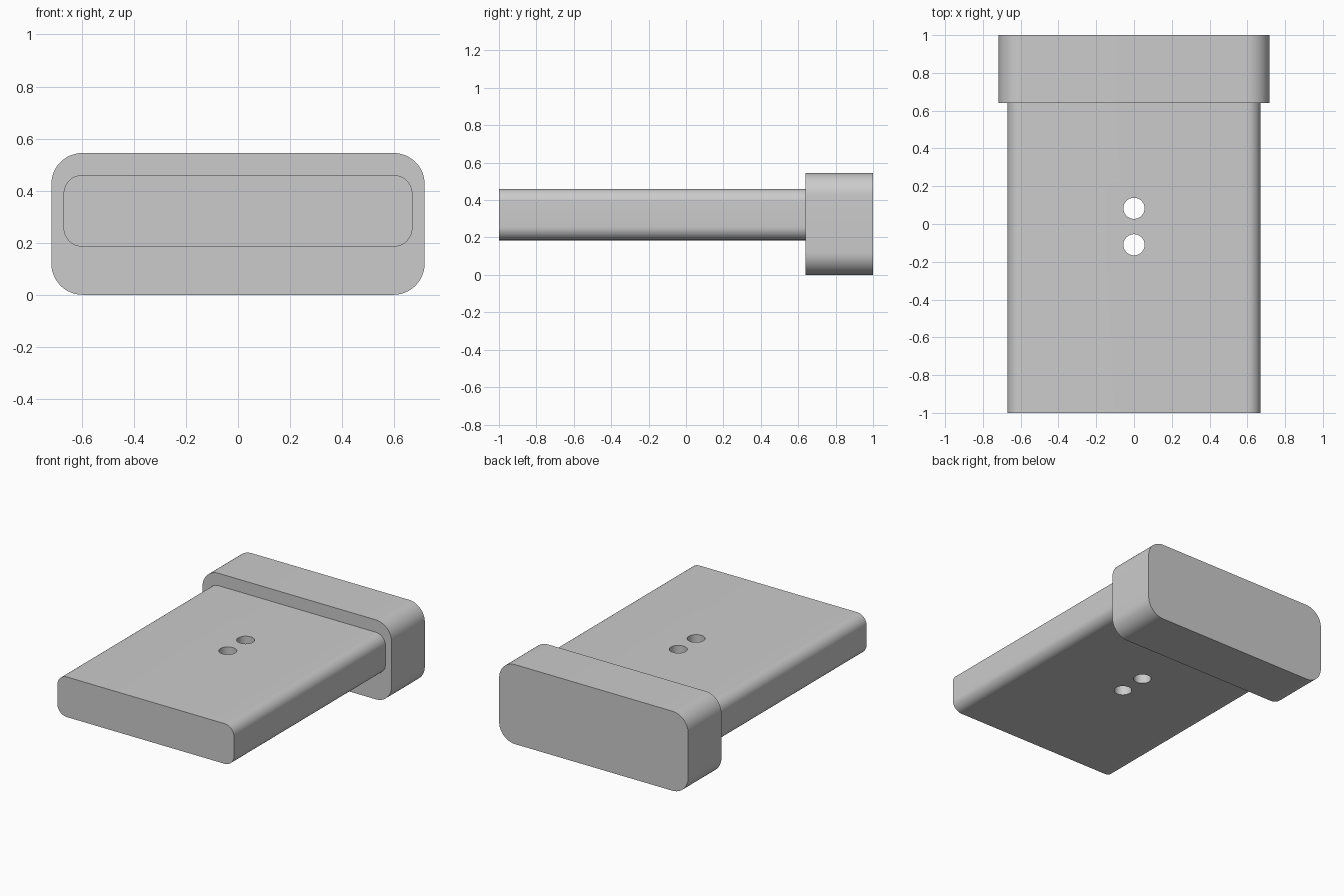
import bpy, bmesh, math

if "Cube" in bpy.data.objects:
    bpy.data.objects.remove(bpy.data.objects["Cube"], do_unlink=True)

grey = bpy.data.materials.new("plain_grey")
grey.use_nodes = True
colour = (0.6, 0.6, 0.6, 1)
grey.diffuse_color = colour
grey.node_tree.nodes["Principled BSDF"].inputs["Base Color"].default_value = colour


def select_only(obj):
    bpy.ops.object.select_all(action='DESELECT')
    obj.select_set(True)
    bpy.context.view_layer.objects.active = obj


def rounded_bar(name, half_width, z0, z1, y0, y1, radius, steps=12):
    """Rounded rectangle in the xz plane, extruded along y."""
    bm = bmesh.new()
    verts = []
    corners = [(1, 1), (-1, 1), (-1, -1), (1, -1)]
    for quarter, (sx, sz) in enumerate(corners):
        cx = sx * (half_width - radius)
        cz = z1 - radius if sz > 0 else z0 + radius
        for i in range(steps + 1):
            a = (quarter + i / steps) * math.pi / 2
            verts.append(bm.verts.new((cx + radius * math.cos(a), y0,
                                       cz + radius * math.sin(a))))
    face = bm.faces.new(verts)
    moved = bmesh.ops.extrude_face_region(bm, geom=[face])["geom"]
    bmesh.ops.translate(bm, vec=(0, y1 - y0, 0),
                        verts=[g for g in moved if isinstance(g, bmesh.types.BMVert)])
    bmesh.ops.recalc_face_normals(bm, faces=bm.faces)
    mesh = bpy.data.meshes.new(name)
    bm.to_mesh(mesh)
    bm.free()
    mesh.materials.append(grey)
    obj = bpy.data.objects.new(name, mesh)
    bpy.context.collection.objects.link(obj)
    return obj


# Thick end block and flat body
head = rounded_bar("end_block", 0.717, 0, 0.545, 0.64, 1, 0.12)
body = rounded_bar("flat_body", 0.67, 0.185, 0.46, -1, 0.64, 0.072)

# Two round through holes along the centre line
for y in (0.083, -0.11):
    bpy.ops.mesh.primitive_cylinder_add(vertices=48, radius=0.056, depth=1,
                                        location=(0, y, 0.32))
    cutter = bpy.context.object
    cutter.name = "hole_cutter"
    cutter.hide_render = True
    cutter.data.materials.append(grey)
    select_only(body)
    cut = body.modifiers.new("hole", 'BOOLEAN')
    cut.operation = 'DIFFERENCE'
    cut.solver = 'EXACT'
    cut.object = cutter
    bpy.ops.object.modifier_apply(modifier=cut.name)
    bpy.data.objects.remove(cutter, do_unlink=True)

for obj in (head, body):
    select_only(obj)
    bpy.ops.object.shade_smooth_by_angle(angle=math.radians(30))
